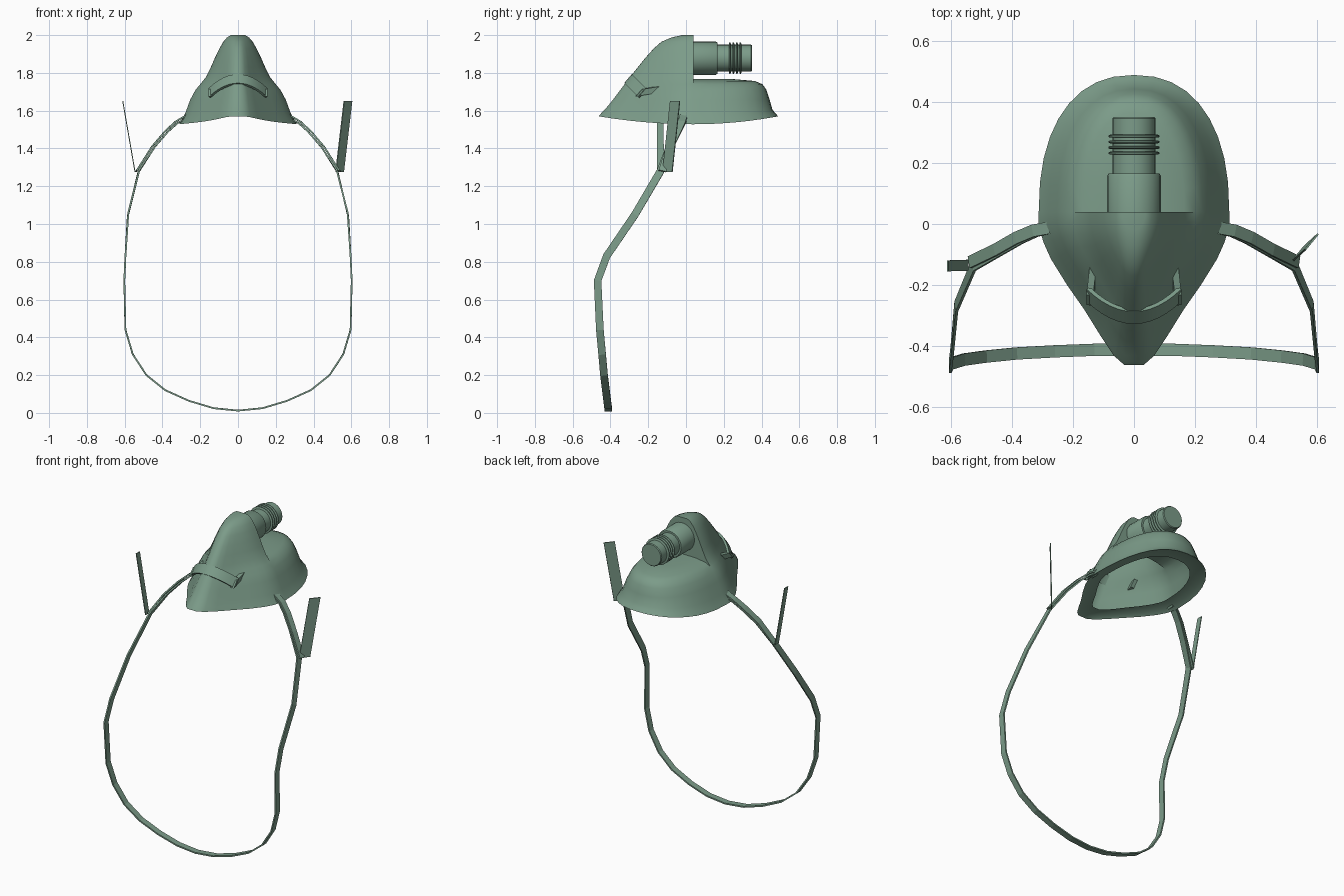
import bpy, bmesh, math
from mathutils import Vector

if "Cube" in bpy.data.objects:
    bpy.data.objects.remove(bpy.data.objects["Cube"])

mat = bpy.data.materials.new("green_rubber")
mat.diffuse_color = (0.2, 0.33, 0.25, 1)
mat.use_nodes = True
mat.node_tree.nodes["Principled BSDF"].inputs["Base Color"].default_value = mat.diffuse_color


def finish(name, bm, angle=None):
    bmesh.ops.remove_doubles(bm, verts=bm.verts, dist=0.0005)
    bmesh.ops.recalc_face_normals(bm, faces=bm.faces)
    me = bpy.data.meshes.new(name)
    bm.to_mesh(me)
    bm.free()
    ob = bpy.data.objects.new(name, me)
    bpy.context.collection.objects.link(ob)
    me.materials.append(mat)
    if angle:
        bpy.ops.object.select_all(action='DESELECT')
        ob.select_set(True)
        bpy.context.view_layer.objects.active = ob
        bpy.ops.object.shade_smooth_by_angle(angle=math.radians(angle))
    return ob


def skin(bm, rows, closed=False):
    for a, b in zip(rows, rows[1:]):
        n = len(a)
        for i in range(n if closed else n - 1):
            j = (i + 1) % n
            bm.faces.new((a[i], a[j], b[j], b[i]))


# Mask shell: half rings ahead of and behind the seam plane
SEAM = 0.04
NOSE = [(1, 0), (1, .09), (.95, .2), (.87, .31), (.7, .48), (.52, .64),
        (.34, .82), (.21, .94), (.1, 1), (0, 1)]
BACK = [(math.cos(t) ** .87, math.sin(t) ** .87)
        for t in (math.pi / 2 * i / 9 for i in range(9))] + [(0, 1)]


def half_ring(bm, quarter, z, lift, w, y_end, roundness=0):
    pts = []
    for i, (u, v) in enumerate(quarter):
        t = math.pi / 2 * i / 9
        u += (math.cos(t) - u) * roundness
        v += (math.sin(t) - v) * roundness
        pts.append((w * u, SEAM + (y_end - SEAM) * v, z + lift * v * v))
    pts += [(-x, y, zz) for x, y, zz in pts[-2::-1]]
    return [bm.verts.new(p) for p in pts]


# z, lift at the tips, half width, front y, back y
lower = [(1.555, .02, .225, -.34, .39), (1.545, .035, .285, -.43, .46),
         (1.528, .042, .312, -.462, .488), (1.545, .04, .302, -.45, .475),
         (1.585, .02, .28, -.43, .458), (1.66, 0, .252, -.385, .442),
         (1.71, 0, .225, -.348, .426), (1.74, 0, .2, -.325, .405)]
upper = [(1.78, .168, -.295), (1.83, .144, -.255), (1.88, .122, -.215),
         (1.93, .098, -.17), (1.965, .078, -.13), (1.988, .058, -.075),
         (2.0, .038, -.02)]
bm = bmesh.new()
front = [half_ring(bm, NOSE, z, k, w, yf) for z, k, w, yf, yb in lower]
front += [half_ring(bm, NOSE, z, 0, w, yf, (i + 1) / len(upper))
          for i, (z, w, yf) in enumerate(upper)]
rear = [half_ring(bm, BACK, z, k, w, yb) for z, k, w, yf, yb in lower]
rear += [half_ring(bm, BACK, 1.757, 0, .165, .365),
         half_ring(bm, BACK, 1.768, 0, .09, .24)]
skin(bm, front)
skin(bm, rear)
bm.faces.new(front[-1])
bm.faces.new(rear[-1])
wall = front[len(lower) - 1:]
bm.faces.new([r[0] for r in wall] + [r[-1] for r in wall[::-1]]
             + [rear[-2][-1], rear[-1][-1], rear[-1][0], rear[-2][0]])
finish("mask_shell", bm, 45)


# Hose connector turned about the y axis
def lathe(name, profile, z, n=24):
    bm = bmesh.new()
    rows = [[bm.verts.new((r * math.cos(2 * math.pi * i / n), y,
                           z + r * math.sin(2 * math.pi * i / n)))
             for i in range(n)] for r, y in profile]
    skin(bm, rows, True)
    bm.faces.new(rows[0])
    bm.faces.new(rows[-1])
    finish(name, bm, 35)


lathe("connector_socket", [(.088, .0), (.088, .158), (.083, .166)], 1.878)
lathe("hose_stub", [(.071, .15), (.071, .345), (.067, .35)], 1.878)
for i in range(4):
    y = .232 + .0185 * i
    lathe("hose_ridge", [(.078, y - .005), (.084, y - .002),
                         (.084, y + .002), (.078, y + .005)], 1.878)


# Flat strips swept along a path
def ribbon(name, path, width=.04, thick=.009, across=None, angle=None):
    pts = [Vector(p) for p in path]
    bm = bmesh.new()
    rows = []
    for i, p in enumerate(pts):
        t = (pts[min(i + 1, len(pts) - 1)] - pts[max(i - 1, 0)]).normalized()
        if across:
            a = Vector(across).normalized()
            n = t.cross(a).normalized()
        else:
            n = Vector((t.z, 0, -t.x)).normalized()
            a = t.cross(n).normalized()
        a, n = a * width / 2, n * thick / 2
        rows.append([bm.verts.new(q) for q in
                     (p + a + n, p - a + n, p - a - n, p + a - n)])
    skin(bm, rows, True)
    bm.faces.new(rows[0])
    bm.faces.new(rows[-1])
    return finish(name, bm, angle)


# Head strap, mirrored from one side
side = [(.27, -.01, 1.56), (.32, -.022, 1.535), (.37, -.045, 1.49),
        (.44, -.085, 1.41), (.525, -.135, 1.28), (.582, -.27, 1.05),
        (.596, -.42, .83), (.602, -.468, .7), (.596, -.456, .44),
        (.557, -.444, .31), (.485, -.434, .2), (.385, -.424, .12),
        (.26, -.417, .064), (.13, -.412, .025)]
mirror = [(-x, y, z) for x, y, z in side[::-1]]
ribbon("head_strap", side + [(0, -.411, .012)] + mirror)

# Doubled strap section by the mask and small anchor tabs
for s in (1, -1):
    ribbon("strap_return", [(s * .275, -.012, 1.575), (s * .33, -.022, 1.542),
                            (s * .385, -.045, 1.492), (s * .455, -.085, 1.41),
                            (s * .538, -.125, 1.28)])
    ribbon("anchor_tab", [(s * .265, -.012, 1.58), (s * .29, -.012, 1.54)],
           .045, .015)

# Loose strap tails
ribbon("right_tail", [(.538, -.098, 1.275), (.582, -.058, 1.65)], .066, .006,
       (.045, .055, 0))
ribbon("left_tail", [(-.545, -.135, 1.275), (-.61, -.137, 1.65)], .036, .005,
       (0, 1, 0))

# Curved band over the nose with end lugs
band = []
for i in range(13):
    f = -1 + i / 6
    band.append((.15 * f, -.302 + .072 * f * f, 1.765 - .072 * f * f))
ribbon("nose_band", band, .062, .014, (0, .043, .05), 40)
for s in (1, -1):
    ribbon("band_lug", [(s * .145, -.25, 1.695), (s * .135, -.16, 1.71)],
           .05, .022, (0, .043, .05))
